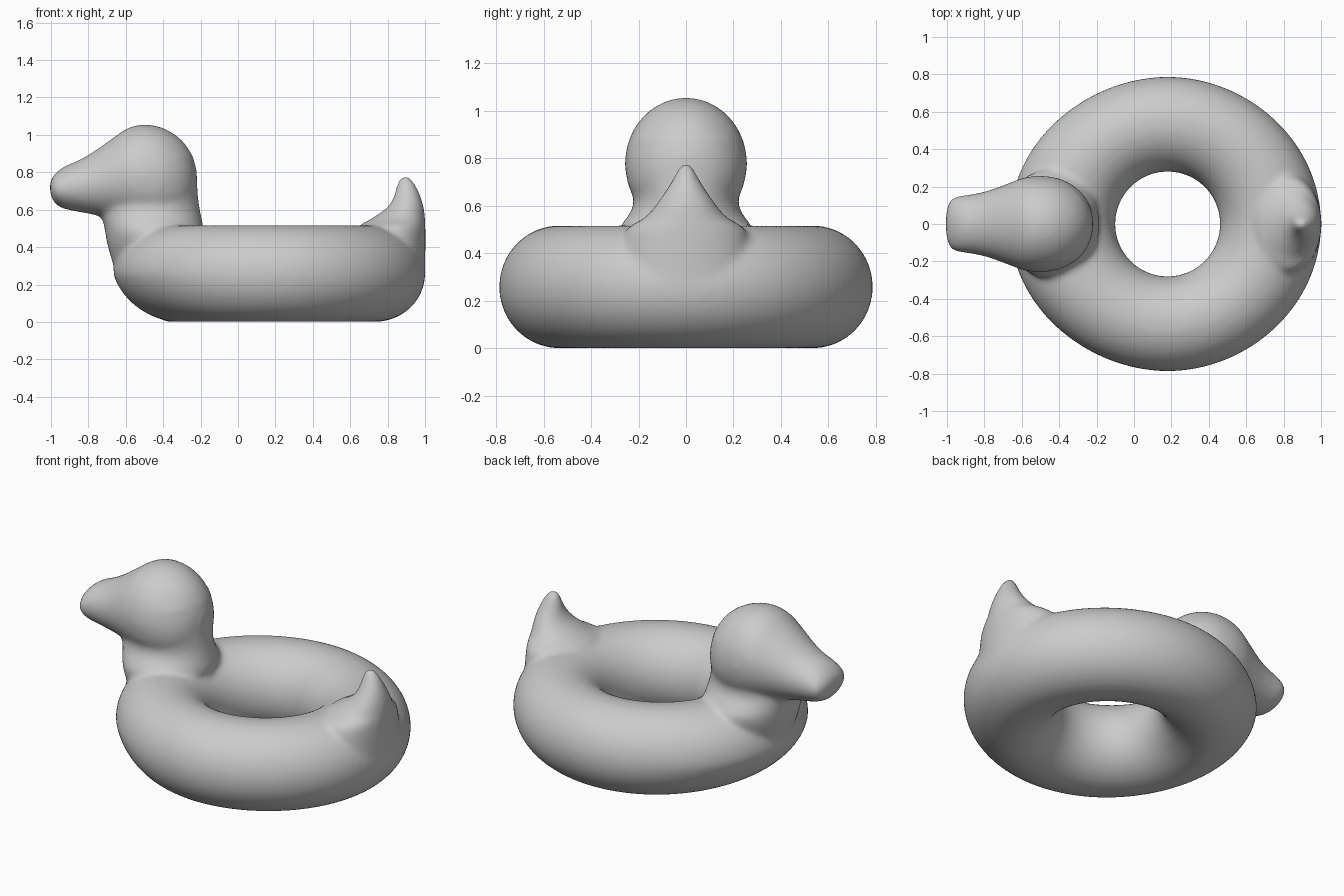
import bpy, bmesh
from math import sin, cos, pi
from mathutils import Vector

cube = bpy.data.objects.get("Cube")
if cube:
    bpy.data.objects.remove(cube, do_unlink=True)

grey = bpy.data.materials.new("soft grey")
grey.use_nodes = True
colour = (0.6, 0.6, 0.6, 1)
grey.diffuse_color = colour
grey.node_tree.nodes["Principled BSDF"].inputs["Base Color"].default_value = colour

bm = bmesh.new()
SIDES = 48


def skin(rings, closed=False):
    """Bridge rings of points; cap the ends of an open skin."""
    loops = [[bm.verts.new(p) for p in ring] for ring in rings]
    pairs = list(zip(loops, loops[1:]))
    if closed:
        pairs.append((loops[-1], loops[0]))
    else:
        bm.faces.new(loops[0])
        bm.faces.new(loops[-1])
    for a, b in pairs:
        n = len(a)
        for i in range(n):
            j = (i + 1) % n
            bm.faces.new((a[i], a[j], b[j], b[i]))


def circle():
    return [(cos(2 * pi * i / SIDES), sin(2 * pi * i / SIDES)) for i in range(SIDES)]


def smooth_sections(rows, steps=4):
    """Catmull-Rom interpolation between the listed sections."""
    rows = [Vector(r) for r in rows]
    out = []
    for i in range(len(rows) - 1):
        p0, p1 = rows[max(i - 1, 0)], rows[i]
        p2, p3 = rows[i + 1], rows[min(i + 2, len(rows) - 1)]
        for s in range(steps):
            t = s / steps
            out.append(p1 + (p2 - p0) * (t / 2)
                       + (p0 * 2 - p1 * 5 + p2 * 4 - p3) * (t * t / 2)
                       + (p1 * 3 - p0 - p2 * 3 + p3) * (t ** 3 / 2))
    return out + [rows[-1]]


# Inflated ring, drawn out towards the neck and slightly towards the tail
rings = []
for k in range(96):
    a = 2 * pi * k / 96
    neck, tail = max(0, -cos(a)) ** 3, max(0, cos(a)) ** 3
    outer = 0.787 + 0.06 * neck + 0.034 * tail
    mid, r = (outer + 0.28) / 2, (outer - 0.28) / 2
    ring = []
    for u, v in circle():
        z = 0.2585 + 0.2585 * v
        d = mid + r * u
        if u > 0:
            d -= 0.07 * neck * max(0, -v)
        ring.append((0.18 + d * cos(a), d * sin(a), z))
    rings.append(ring)
skin(rings, closed=True)

# Head and bill: x, bottom z, top z, half width
head = [(-1.005, 0.69, 0.75, 0.06), (-0.98, 0.635, 0.79, 0.13),
        (-0.93, 0.605, 0.83, 0.15), (-0.86, 0.59, 0.86, 0.16),
        (-0.78, 0.575, 0.905, 0.178), (-0.68, 0.555, 0.975, 0.214),
        (-0.59, 0.53, 1.035, 0.247), (-0.5, 0.5, 1.056, 0.257),
        (-0.4, 0.5, 1.036, 0.243), (-0.31, 0.53, 0.98, 0.195),
        (-0.25, 0.6, 0.9, 0.125), (-0.22, 0.68, 0.81, 0.04)]
skin([[(x, w * u, (lo + hi) / 2 + (hi - lo) / 2 * v) for u, v in circle()]
      for x, lo, hi, w in smooth_sections(head)])

# Upright parts: z, least x, greatest x, half width
neck = [(0.25, -0.65, -0.25, 0.2), (0.4, -0.695, -0.21, 0.27),
        (0.48, -0.71, -0.185, 0.29), (0.53, -0.72, -0.19, 0.265),
        (0.58, -0.735, -0.2, 0.23), (0.64, -0.74, -0.21, 0.222),
        (0.72, -0.74, -0.217, 0.245), (0.8, -0.72, -0.222, 0.247),
        (0.88, -0.66, -0.24, 0.225)]
tail = [(0.25, 0.7, 1.0, 0.28), (0.4, 0.66, 1.002, 0.27),
        (0.5, 0.64, 1.002, 0.25), (0.55, 0.71, 1.0, 0.175),
        (0.6, 0.785, 0.995, 0.13), (0.65, 0.825, 0.983, 0.095),
        (0.7, 0.842, 0.965, 0.063), (0.75, 0.855, 0.938, 0.035),
        (0.78, 0.875, 0.91, 0.015)]
for part in (neck, tail):
    skin([[((a + b) / 2 + (b - a) / 2 * u, w * v, z) for u, v in circle()]
          for z, a, b, w in smooth_sections(part)])

bmesh.ops.recalc_face_normals(bm, faces=bm.faces)
mesh = bpy.data.meshes.new("duck_swim_ring")
bm.to_mesh(mesh)
bm.free()
mesh.materials.append(grey)
duck = bpy.data.objects.new("duck_swim_ring", mesh)
bpy.context.collection.objects.link(duck)

# Fuse the parts into one skin and soften the seams
fuse = duck.modifiers.new("fuse", "REMESH")
fuse.mode = "VOXEL"
fuse.voxel_size = 0.016
fuse.use_smooth_shade = True
soften = duck.modifiers.new("soften", "SMOOTH")
soften.factor = 0.5
soften.iterations = 8
